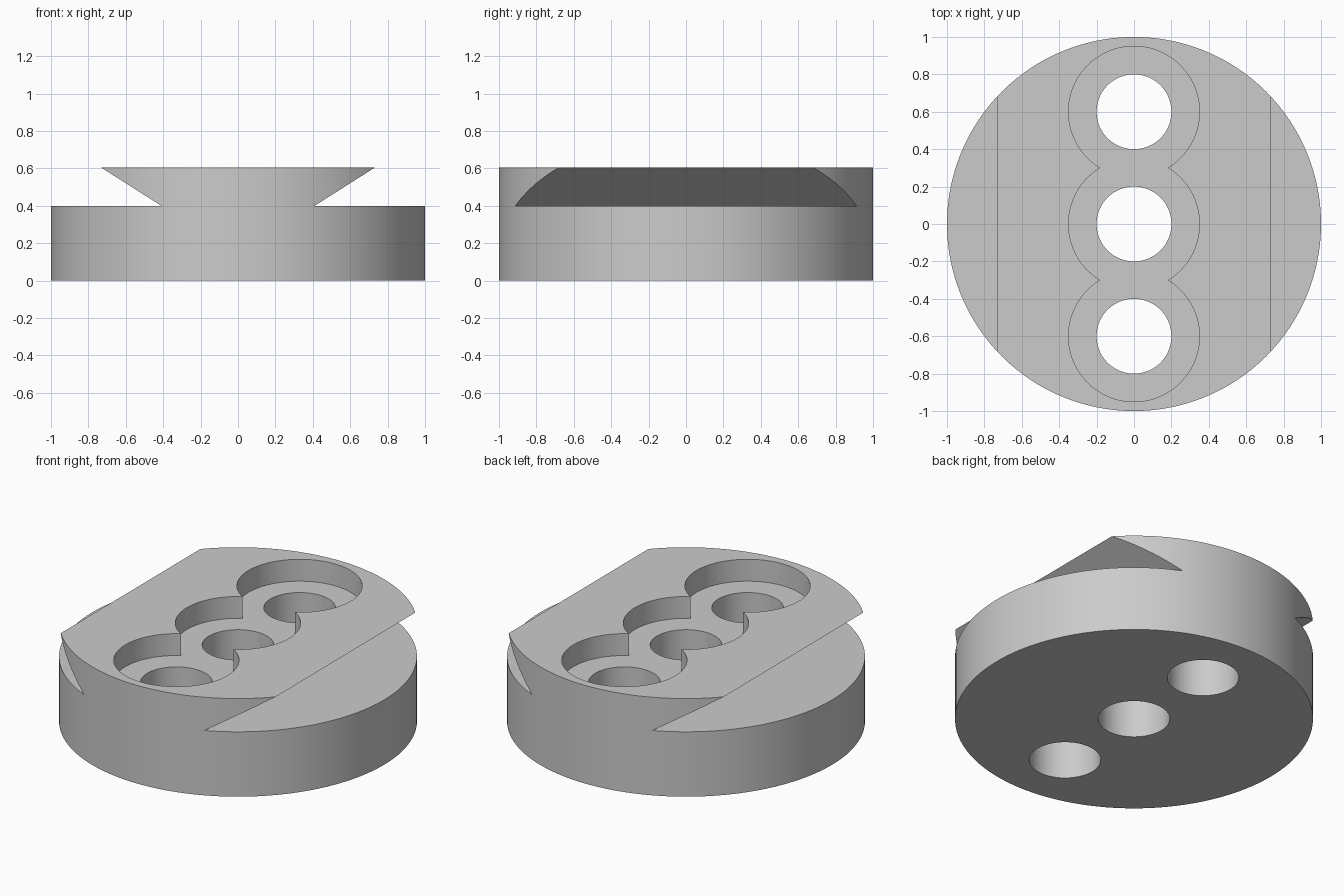
import bpy

if "Cube" in bpy.data.objects:
    bpy.data.objects.remove(bpy.data.objects["Cube"], do_unlink=True)

RIM, TOP, FLOOR = 0.40, 0.605, 0.47
FOOT, LIP = 0.41, 0.733          # half widths of the dovetail, bottom and top

grey = bpy.data.materials.new("plain grey")
grey.use_nodes = True
colour = (0.6, 0.6, 0.6, 1)
grey.diffuse_color = colour
grey.node_tree.nodes["Principled BSDF"].inputs["Base Color"].default_value = colour


def cylinder(name, radius, z0, z1, y=0, sides=128):
    bpy.ops.mesh.primitive_cylinder_add(vertices=sides, radius=radius, depth=z1 - z0,
                                        location=(0, y, (z0 + z1) / 2))
    obj = bpy.context.object
    obj.name = name
    obj.data.materials.append(grey)
    return obj


def prism(name, profile, half_length):
    """Extrude an x-z profile along y."""
    n = len(profile)
    verts = [(x, y, z) for y in (-half_length, half_length) for x, z in profile]
    faces = [tuple(range(n)), tuple(reversed(range(n, 2 * n)))]
    faces += [(i, i + n, (i + 1) % n + n, (i + 1) % n) for i in range(n)]
    mesh = bpy.data.meshes.new(name)
    mesh.from_pydata(verts, [], faces)
    mesh.materials.append(grey)
    obj = bpy.data.objects.new(name, mesh)
    bpy.context.collection.objects.link(obj)
    # make the normals point outwards
    import bmesh
    bm = bmesh.new()
    bm.from_mesh(mesh)
    bmesh.ops.recalc_face_normals(bm, faces=bm.faces)
    bm.to_mesh(mesh)
    bm.free()
    return obj


def cut(target, cutter):
    mod = target.modifiers.new("cut", 'BOOLEAN')
    mod.operation = 'DIFFERENCE'
    mod.solver = 'EXACT'
    mod.object = cutter
    bpy.context.view_layer.objects.active = target
    bpy.ops.object.modifier_apply(modifier=mod.name)
    bpy.data.objects.remove(cutter, do_unlink=True)


# Round body
body = cylinder("dovetail_disc", 1, 0, TOP)

# Undercut both sides, leaving a dovetail rail above the base
over = 0.1
reach = LIP + (LIP - FOOT) / (TOP - RIM) * over
for side in (-1, 1):
    wedge = [(side * FOOT, RIM), (side * 1.5, RIM),
             (side * 1.5, TOP + over), (side * reach, TOP + over)]
    cut(body, prism("undercut", wedge, 1.5))

# Three overlapping counterbores, each with a through hole
for y in (-0.6, 0, 0.6):
    cut(body, cylinder("counterbore", 0.35, FLOOR, TOP + over, y))
for y in (-0.6, 0, 0.6):
    cut(body, cylinder("through_hole", 0.2, -over, TOP + over, y))

# Smooth round walls with sharp edges
bpy.ops.object.select_all(action='DESELECT')
body.select_set(True)
bpy.context.view_layer.objects.active = body
bpy.ops.object.shade_smooth_by_angle(angle=0.5)
